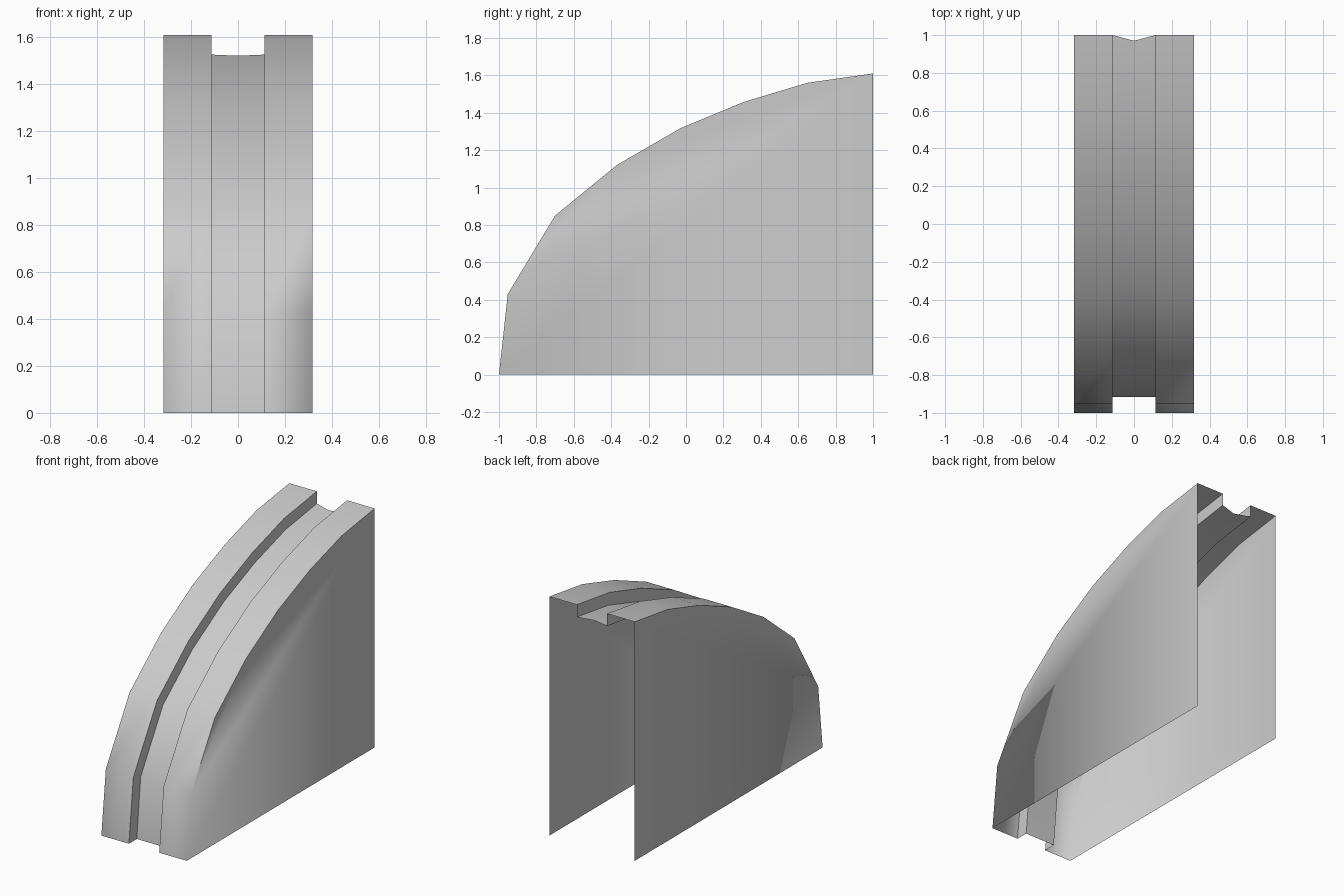
import bpy, bmesh
from mathutils import Vector

if "Cube" in bpy.data.objects:
    bpy.data.objects.remove(bpy.data.objects["Cube"])

# Side profile of the rim (y, z), from bottom front to top back
rim = [Vector(p) for p in [(-1, 0), (-0.953, 0.43), (-0.70, 0.85), (-0.37, 1.12),
                           (-0.03, 1.317), (0.31, 1.458), (0.65, 1.56), (1, 1.61)]]
HALF, GROOVE, DEPTH = 0.318, 0.113, 0.083


def inset(points, d):
    """Offset the profile inward to get the groove floor."""
    out = []
    for i, p in enumerate(points):
        t = Vector((0, 0))
        if i > 0:
            t += (p - points[i - 1]).normalized()
        if i < len(points) - 1:
            t += (points[i + 1] - p).normalized()
        t.normalize()
        out.append(p + Vector((t.y, -t.x)) * d)
    out[0] = Vector((-0.916, 0))
    out[-1] = Vector((1, 1.527))
    return out


floor = inset(rim, DEPTH)
middle = floor[:-1] + [Vector((0.97, 1.522))]

# Cross-section columns, left to right: rim, groove wall, floor, wall, rim
columns = [(-HALF, rim), (-GROOVE, rim), (-GROOVE, floor), (0, middle),
           (GROOVE, floor), (GROOVE, rim), (HALF, rim)]

bm = bmesh.new()
grid = [[bm.verts.new((x, p.x, p.y)) for p in prof] for x, prof in columns]
for a, b in zip(grid, grid[1:]):
    for i in range(len(rim) - 1):
        bm.faces.new((a[i], b[i], b[i + 1], a[i + 1]))

# Flat side panels, open at the back and bottom
for col, x in ((grid[0], -HALF), (grid[-1], HALF)):
    corner = bm.verts.new((x, 1, 0))
    loop = col + [corner]
    bm.faces.new(loop if x < 0 else loop[::-1])

# Smooth along the curve, sharp along its borders except the lowest outer corners
for f in bm.faces:
    f.smooth = True
for k, col in enumerate(grid):
    if k == 3:
        continue
    for i in range(len(rim) - 1):
        e = bm.edges.get((col[i], col[i + 1]))
        e.smooth = k in (0, 6) and i == 0

mesh = bpy.data.meshes.new("fender_shell")
bm.to_mesh(mesh)
bm.free()
obj = bpy.data.objects.new("fender_shell", mesh)
bpy.context.collection.objects.link(obj)
